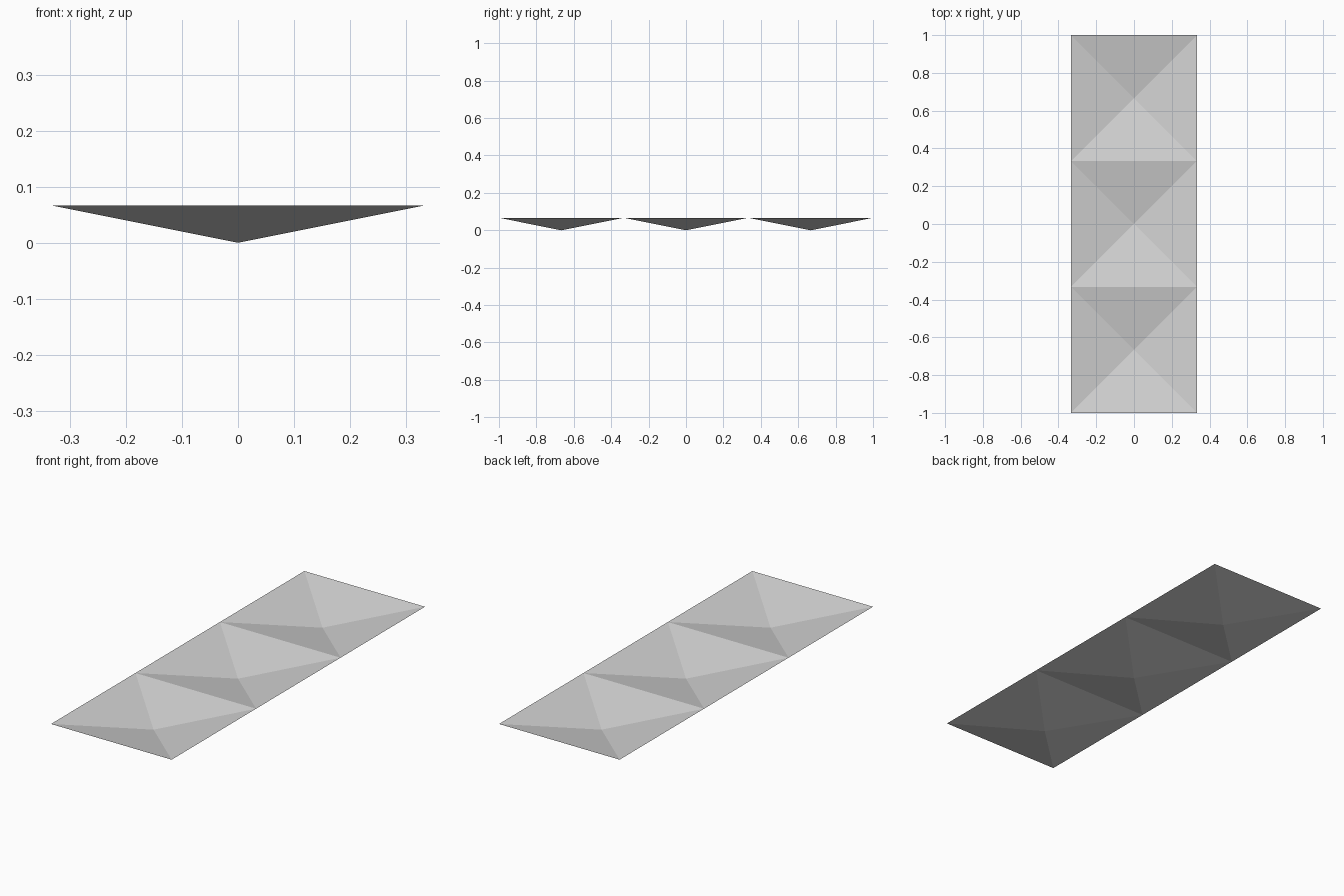
import bpy
import bmesh

cube = bpy.data.objects.get("Cube")
if cube:
    bpy.data.objects.remove(cube, do_unlink=True)

BAYS = 3
DEPTH = 0.0667

# Single light grey colour
grey = bpy.data.materials.new("light_grey")
grey.use_nodes = True
colour = (0.65, 0.65, 0.65, 1)
grey.diffuse_color = colour
grey.node_tree.nodes["Principled BSDF"].inputs["Base Color"].default_value = colour

# Strip of square bays, level at the rim
bm = bmesh.new()
bmesh.ops.create_grid(bm, x_segments=1, y_segments=BAYS, size=1)
bmesh.ops.scale(bm, vec=(1 / BAYS, 1, 1), verts=bm.verts)
bmesh.ops.translate(bm, vec=(0, 0, DEPTH), verts=bm.verts)

# Sink the centre of each bay into an open inverted pyramid
for face in bm.faces[:]:
    poked = bmesh.ops.poke(bm, faces=[face])
    for apex in poked["verts"]:
        apex.co.z = 0

mesh = bpy.data.meshes.new("pyramid_tray")
bm.to_mesh(mesh)
bm.free()
mesh.materials.append(grey)
tray = bpy.data.objects.new("pyramid_tray", mesh)
bpy.context.collection.objects.link(tray)
